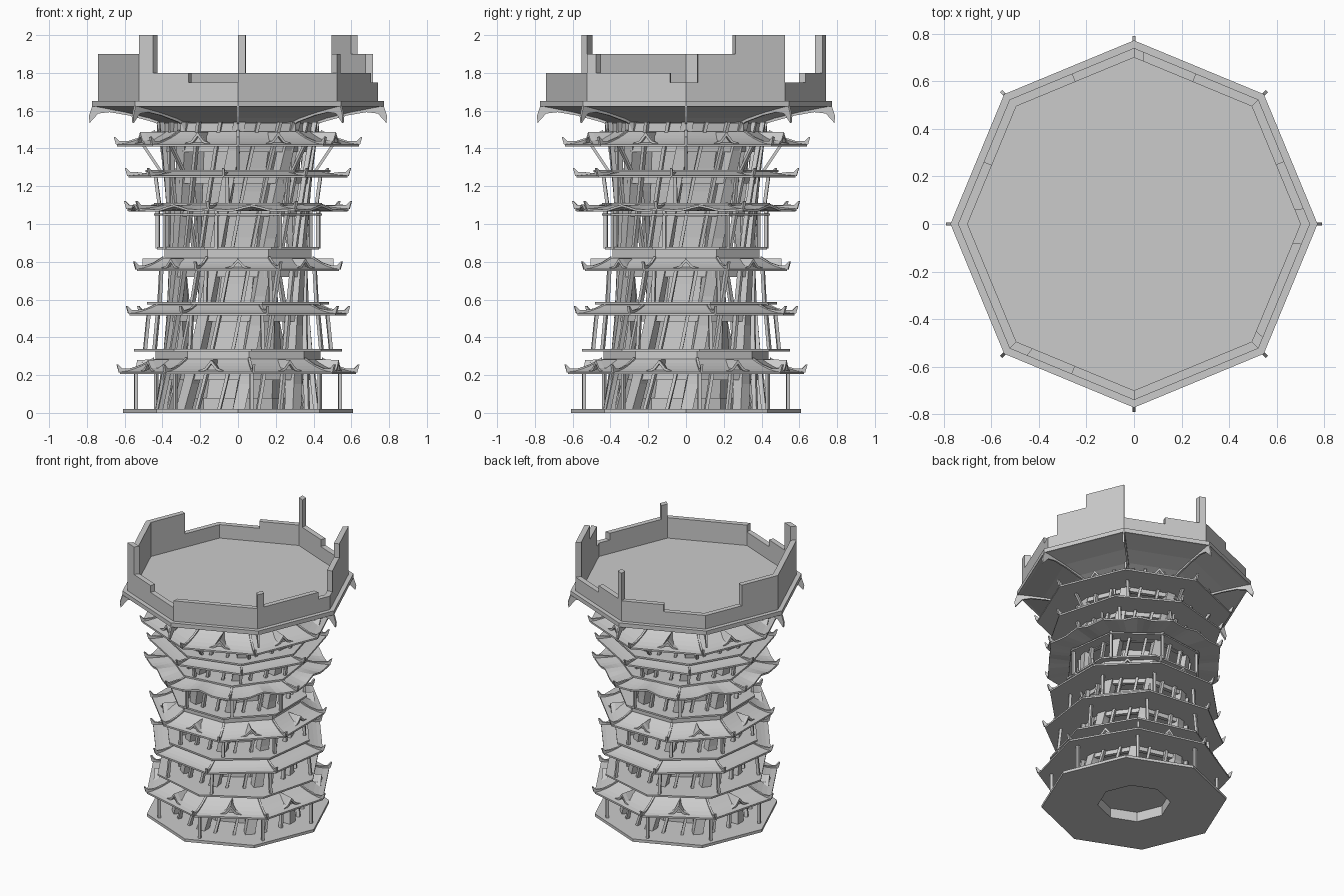
import bpy, bmesh, math
from math import sin, cos, radians, pi

if "Cube" in bpy.data.objects:
    bpy.data.objects.remove(bpy.data.objects["Cube"])


def make(name, verts, faces):
    me = bpy.data.meshes.new(name)
    me.from_pydata(verts, [], faces)
    bm = bmesh.new()
    bm.from_mesh(me)
    bmesh.ops.recalc_face_normals(bm, faces=bm.faces)
    bm.to_mesh(me)
    bm.free()
    ob = bpy.data.objects.new(name, me)
    bpy.context.collection.objects.link(ob)
    return ob


def pt(r, deg, z, side=0.0):
    a = radians(deg)
    return (r * cos(a) - side * sin(a), r * sin(a) + side * cos(a), z)


def loft(name, rings, closed=False, n=8):
    """Stack of n-gon rings (radius, z, twist); capped, or closed as an annulus."""
    v = [pt(r, t + 360 * i / n, z) for r, z, t in rings for i in range(n)]
    m, f = len(rings), []
    for k in range(m if closed else m - 1):
        a, b = k * n, (k + 1) % m * n
        f += [(a + i, a + (i + 1) % n, b + (i + 1) % n, b + i) for i in range(n)]
    if not closed:
        f += [tuple(range(n)), tuple(range((m - 1) * n, m * n))]
    return make(name, v, f)


def add_prism(v, f, a, b):
    """Solid between two matching polygons."""
    s, n = len(v), len(a)
    v += a + b
    f += [tuple(range(s, s + n)), tuple(range(s + n, s + 2 * n))]
    f += [(s + i, s + (i + 1) % n, s + n + (i + 1) % n, s + n + i) for i in range(n)]


def fins(name, prof, th, twist):
    """Thin upright radial plates at all eight corners."""
    v, f = [], []
    for k in range(8):
        add_prism(v, f, [pt(r, twist + 45 * k, z, -th / 2) for r, z in prof],
                  [pt(r, twist + 45 * k, z, th / 2) for r, z in prof])
    make(name, v, f)


def plate(name, r, z, t, h=0.012):
    loft(name, [(r, z, t), (r, z + h, t)])


def core_r(z):
    return 0.37 + 0.11 * (z - 0.8) ** 2


TW = 30  # twist in degrees per unit of height


def roof(i, R, z, ri, zt, t, wave, dormer):
    """Swept octagonal roof: eave, concave slope, hip fins, optional gables."""
    steps, m = 5, 10
    v, f, n = [], [], 8 * m

    def row(r, zz, w):
        for k in range(8):
            a, b = pt(r, t + 45 * k, 0), pt(r, t + 45 * k + 45, 0)
            for j in range(m):
                u = j / m
                bump = w * (math.exp(-((u - .5) / .15) ** 2) - .3 * sin(pi * u))
                v.append((a[0] + (b[0] - a[0]) * u, a[1] + (b[1] - a[1]) * u, zz + bump))
    row(ri, z, 0)
    row(R, z, wave)
    for s in range(steps + 1):
        u = s / steps
        row(R + (ri - R) * u, z + .012 + (zt - z - .012) * u ** 1.6, wave * (1 - u))
    for k in range(steps + 2):
        a, b = k * n, (k + 1) * n
        f += [(a + q, a + (q + 1) % n, b + (q + 1) % n, b + q) for q in range(n)]
    f += [tuple(range(n)), tuple(range((steps + 2) * n, (steps + 3) * n))]
    make("roof_%d" % i, v, f)
    # curved hip ridges with upturned tips
    w = R - ri
    fins("roof_%d_hips" % i, [(ri, zt + .008), (ri + w * .35, z + (zt - z) * .55 + .008),
         (ri + w * .7, z + .03), (R - .01, z + .03), (R + .012, z + .052),
         (R + .018, z + .05), (R + .006, z + .01), (ri, z + .01)], .014, t)
    if dormer:
        v, f = [], []
        re, h = R * cos(pi / 8) - .03, zt - z
        for k in range(8):
            d = t + 22.5 + 45 * k
            rb = ri * cos(pi / 8) + .01
            outer = [(-.085, .012), (-.035, .4 * h), (0, h * .95), (.035, .4 * h), (.085, .012)]
            inner = [(s * .72, q * .72) for s, q in outer][::-1]
            # gable hood
            add_prism(v, f, [pt(re, d, z + q, s) for s, q in outer + inner],
                      [pt(re - .03, d, z + q, s) for s, q in outer + inner])
            add_prism(v, f, [pt(re - .02, d, z + q, s) for s, q in outer],
                      [pt(rb, d, z + max(q, .02) * 1.02, s * .5) for s, q in outer])
        make("roof_%d_gables" % i, v, f)


# floors: deck radius, deck z, eave radius, eave z, slope top radius, slope top z, wave, gables, post radii
floors = [(.61, .0, .63, .205, .45, .285, 0, True, .545, .545),
          (.555, .325, .595, .515, .45, .57, 0, False, .51, .49),
          (.50, .575, .58, .75, .43, .82, 0, True, .45, .44),
          (.465, .865, .605, 1.07, .43, 1.105, .03, False, .44, .44),
          (.46, 1.1, .585, 1.245, .45, 1.275, 0, False, .42, .44),
          (.495, 1.275, .64, 1.41, .44, 1.49, 0, True, .41, .50)]

for i, (dr, dz, R, z, ri, zt, wave, dorm, p0, p1) in enumerate(floors):
    t0, t1 = 7.5 * i, 7.5 * (i + 1)
    if i == 0:
        loft("base_plate", [(.61, 0, 0), (.61, .02, 0), (.26, .02, 0), (.26, .08, 0),
                            (.24, .08, 0), (.24, 0, 0)], closed=True)
    else:
        plate("deck_%d" % (i + 1), dr, dz, t0)
    roof(i + 1, R, z, ri, zt, t1, wave, dorm)
    # collar carrying the next deck
    znext = floors[i + 1][1] if i < 5 else 1.535
    loft("collar_%d" % (i + 1), [(ri - .01, z, t1), (ri - .01, max(znext, zt), t1)])
    # slim gallery posts
    v, f = [], []
    for k in range(8):
        d, s = t1 + 45 * k, .009
        quad = [(-s, -s), (s, -s), (s, s), (-s, s)]
        add_prism(v, f, [pt(p0 + a, d, dz + .005, b) for a, b in quad],
                  [pt(p1 + a, d, z + .005, b) for a, b in quad])
    make("posts_%d" % (i + 1), v, f)
    # lintel band between columns
    rc = core_r(z)
    loft("lintel_%d" % (i + 1), [(rc, z - .03, t1), (rc, z, t1), (rc - .03, z, t1),
                                 (rc - .03, z - .03, t1)], closed=True)

plate("ceiling_4", .46, 1.045, 30, .01)

# twisting inner drum
zs = [.07 + 1.47 * k / 12 for k in range(13)]
loft("inner_drum", [(.25 - .03 * sin(pi * z / 1.54), z, TW * z) for z in zs])


# twisting columns and mullions
def twisted(name, offs, wid, dep):
    v, f = [], []
    zz = [1.54 * k / 10 for k in range(11)]
    for k in range(8):
        for o in offs:
            s = len(v)
            for z in zz:
                r, d = core_r(z), 45 * k + o + TW * z
                v += [pt(r - dep, d, z, -wid), pt(r, d, z, -wid), pt(r, d, z, wid), pt(r - dep, d, z, wid)]
            for q in range(10):
                a = s + q * 4
                f += [(a + j, a + (j + 1) % 4, a + 4 + (j + 1) % 4, a + 4 + j) for j in range(4)]
            f += [(s, s + 1, s + 2, s + 3), tuple(s + 40 + j for j in range(4))]
    make(name, v, f)


twisted("core_columns", [0], .032, .06)
twisted("core_mullions", [-14, 14], .009, .025)

# flared underside and top platform
loft("platform_flare", [(.38, 1.50, 0), (.40, 1.535, 0), (.47, 1.56, 0), (.60, 1.592, 0),
                        (.755, 1.622, 0), (.755, 1.63, 0)])
plate("platform", .772, 1.622, 0, .03)
fins("platform_brackets", [(.36, 1.50), (.45, 1.54), (.58, 1.575), (.68, 1.592), (.74, 1.585),
     (.785, 1.535), (.79, 1.57), (.772, 1.625), (.70, 1.625), (.38, 1.56)], .012, 0)


# broken parapet, half an edge at a time, with corner stubs
def wall(v, f, edge, u0, u1, top):
    def p(r, u):
        a, b = pt(r, 45 * edge, 0), pt(r, 45 * edge + 45, 0)
        return [a[q] + (b[q] - a[q]) * u for q in (0, 1)]
    quad = [p(.74, u0), p(.74, u1), p(.70, u1), p(.70, u0)]
    add_prism(v, f, [(x, y, 1.645) for x, y in quad], [(x, y, top) for x, y in quad])


heights = [1.9, 2.0, 1.75, 1.8, 1.8, 1.75, 1.75, 1.9, 1.9, 1.9, 1.8, 1.75, 1.8, 1.8, 1.8, 1.8]
spires = {1: (.88, 1, 1.8), 2: (0, .0, 1.8), 5: (0, .14, 2.0), 7: (0, .07, 1.9)}
v, f = [], []
for h, top in enumerate(heights):
    u0 = .5 * (h % 2)
    u1 = u0 + .5
    if h == 0:      # low gap at the right corner
        wall(v, f, 0, 0, .12, 1.75)
        u0 = .12
    if h == 15:
        wall(v, f, 7, .84, 1, 1.75)
        u1 = .84
    if h == 3:      # thin stub at the back corner
        wall(v, f, 1, .92, 1, 2.0)
        u1 = .92
    if h == 10:     # stub at the front left corner
        wall(v, f, 5, 0, .14, 2.0)
        u0 = .14
    if h == 14:     # stub at the front right corner
        wall(v, f, 7, 0, .09, 1.9)
        u0 = .09
    wall(v, f, h // 2, u0, u1, top)
make("parapet", v, f)
